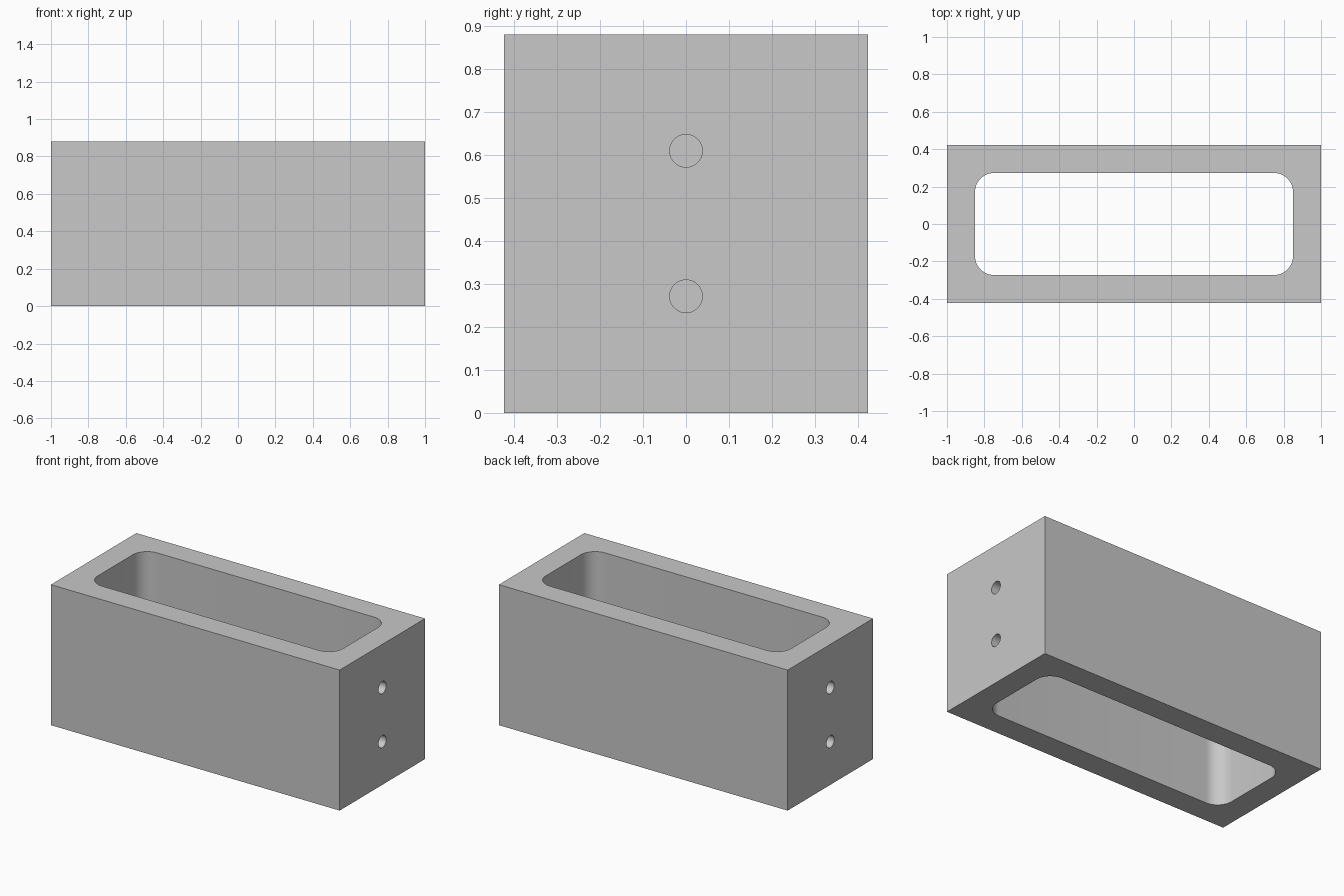
import bpy
import math

cube = bpy.data.objects.get("Cube")
if cube:
    bpy.data.objects.remove(cube, do_unlink=True)

LENGTH, WIDTH, HEIGHT = 2.0, 0.845, 0.88
WALL, CORNER = 0.15, 0.1
HOLE_RADIUS, HOLE_DEPTH, HOLE_SPACING = 0.038, 0.11, 0.338

grey = bpy.data.materials.new("light grey")
grey.use_nodes = True
colour = (0.58, 0.58, 0.58, 1)
grey.diffuse_color = colour
grey.node_tree.nodes["Principled BSDF"].inputs["Base Color"].default_value = colour


def box(name, size):
    bpy.ops.mesh.primitive_cube_add(size=1, location=(0, 0, HEIGHT / 2))
    ob = bpy.context.object
    ob.name = name
    ob.scale = size
    bpy.ops.object.transform_apply(location=False, rotation=False, scale=True)
    ob.data.materials.append(grey)
    return ob


def cut(target, cutter):
    cutter.hide_render = True
    mod = target.modifiers.new(cutter.name, 'BOOLEAN')
    mod.operation = 'DIFFERENCE'
    mod.solver = 'EXACT'
    mod.object = cutter
    bpy.context.view_layer.objects.active = target
    bpy.ops.object.modifier_apply(modifier=mod.name)
    bpy.data.objects.remove(cutter, do_unlink=True)


# Rectangular body
body = box("housing_body", (LENGTH, WIDTH, HEIGHT))

# Rounded opening, top to bottom
opening = box("opening_cutter", (LENGTH - 2 * WALL, WIDTH - 2 * WALL, HEIGHT + 0.2))
weight = opening.data.attributes.new("bevel_weight_edge", 'FLOAT', 'EDGE')
for edge in opening.data.edges:
    a, b = (opening.data.vertices[i].co for i in edge.vertices)
    weight.data[edge.index].value = float(abs(a.z - b.z) > 0.1)
bevel = opening.modifiers.new("rounded_corners", 'BEVEL')
bevel.limit_method = 'WEIGHT'
bevel.width = CORNER
bevel.segments = 12
bpy.ops.object.modifier_apply(modifier=bevel.name)
cut(body, opening)

# Pairs of blind holes in both ends
for side in (-1, 1):
    for level in (-1, 1):
        bpy.ops.mesh.primitive_cylinder_add(
            vertices=40, radius=HOLE_RADIUS, depth=2 * HOLE_DEPTH,
            location=(side * LENGTH / 2, 0, HEIGHT / 2 + level * HOLE_SPACING / 2),
            rotation=(0, math.pi / 2, 0))
        hole = bpy.context.object
        hole.name = "hole_cutter"
        hole.data.materials.append(grey)
        cut(body, hole)

# Smooth curved walls, sharp edges
bpy.ops.object.select_all(action='DESELECT')
body.select_set(True)
bpy.context.view_layer.objects.active = body
bpy.ops.object.shade_smooth_by_angle(angle=math.radians(30))
